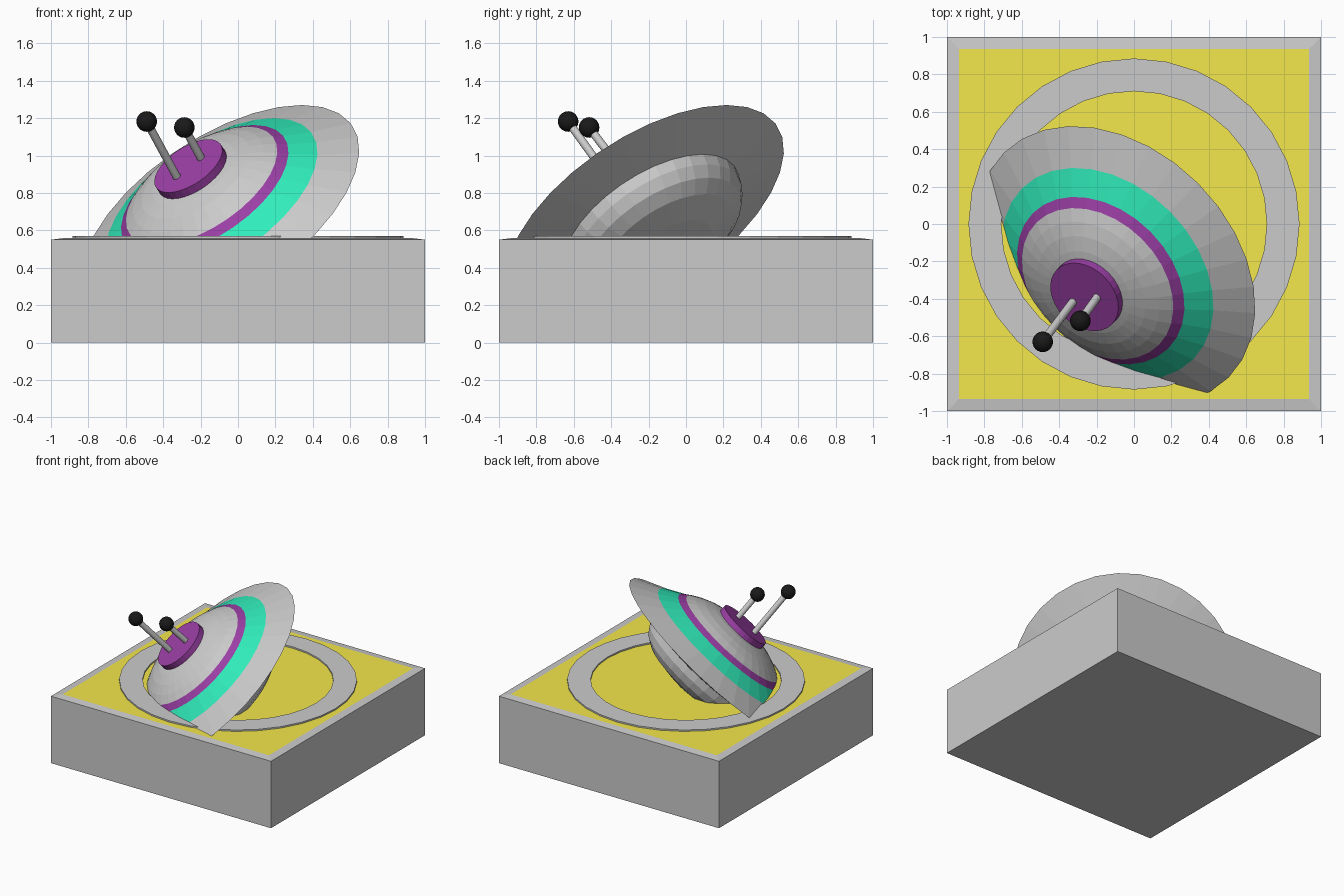
import bpy, bmesh, math
from mathutils import Vector, Matrix

if "Cube" in bpy.data.objects:
    bpy.data.objects.remove(bpy.data.objects["Cube"])


def material(name, rgb):
    m = bpy.data.materials.new(name)
    m.diffuse_color = (*rgb, 1)
    m.use_nodes = True
    m.node_tree.nodes["Principled BSDF"].inputs["Base Color"].default_value = m.diffuse_color
    return m


YELLOW = material("yellow", (0.9, 0.8, 0.07))
PURPLE = material("purple", (0.33, 0.05, 0.38))
TEAL = material("teal", (0.03, 0.85, 0.5))
BLACK = material("black", (0.01, 0.01, 0.01))
GREY = material("grey", (0.7, 0.69, 0.69))


def finish(name, bm, mats=(), matrix=None):
    bmesh.ops.recalc_face_normals(bm, faces=bm.faces)
    me = bpy.data.meshes.new(name)
    bm.to_mesh(me)
    bm.free()
    for m in mats:
        me.materials.append(m)
    ob = bpy.data.objects.new(name, me)
    bpy.context.collection.objects.link(ob)
    if matrix:
        ob.matrix_world = matrix
    return ob


def lathe(name, profile, mats=(), bands=None, matrix=None, sides=32, closed=False):
    """Revolve (radius, height) points about z; bands gives a material index per segment."""
    bm = bmesh.new()
    rings = []
    for r, h in profile:
        if r == 0:
            rings.append([bm.verts.new((0, 0, h))] * sides)
        else:
            rings.append([bm.verts.new((r * math.cos(2 * math.pi * i / sides),
                                        r * math.sin(2 * math.pi * i / sides), h))
                          for i in range(sides)])
    n = len(rings)
    for k in range(n if closed else n - 1):
        a, b = rings[k], rings[(k + 1) % n]
        for i in range(sides):
            j = (i + 1) % sides
            f = bm.faces.new(list(dict.fromkeys((a[i], a[j], b[j], b[i]))))
            f.material_index = bands.get(k, 0) if bands else 0
    return finish(name, bm, mats, matrix)


# Base block with a narrow border around a yellow top
bm = bmesh.new()
bmesh.ops.create_cube(bm, size=1, matrix=Matrix.Translation((0, 0, 0.275)) @ Matrix.Diagonal((2, 2, 0.55, 1)))
bm.faces.ensure_lookup_table()
top = max(bm.faces, key=lambda f: f.calc_center_median().z)
bmesh.ops.inset_region(bm, faces=[top], thickness=0.09, depth=0.008)
top.material_index = 1
finish("base_block", bm, (GREY, YELLOW))

# Flat ring lying on the yellow top
lathe("ground_ring", [(0.885, 0.55), (0.885, 0.57), (0.71, 0.57), (0.71, 0.55)], closed=True)

# Tilted frame of the crashed saucer
axis = Vector((-0.484, -0.484, 0.728)).normalized()
frame = Matrix.Translation((-0.095, -0.22, 0.688)) @ axis.to_track_quat('Z', 'Y').to_matrix().to_4x4()

# Saucer hull: dome, purple band, teal band, brim, then underside bowl
hull = [(0, 0.325), (0.14, 0.318), (0.25, 0.298), (0.33, 0.274), (0.40, 0.243), (0.463, 0.206),
        (0.512, 0.171), (0.647, 0.095), (0.85, 0.0),
        (0.54, -0.07), (0.525, -0.13), (0.485, -0.19), (0.41, -0.24), (0.25, -0.28), (0, -0.29)]
lathe("saucer_hull", hull, (GREY, PURPLE, TEAL), {5: 1, 6: 2}, frame)

# Purple cap on the dome
lathe("dome_cap", [(0, 0.30), (0.208, 0.30), (0.208, 0.352), (0, 0.352)], (PURPLE,), matrix=frame)

# Two antennae with ball tips
antennae = {"long": ((-0.31, -0.394, 0.854), (-0.488, -0.63, 1.182)),
            "short": ((-0.18, -0.368, 0.953), (-0.287, -0.518, 1.15))}
for side, (foot, tip) in antennae.items():
    foot, tip = Vector(foot), Vector(tip)
    d = tip - foot
    rod = Matrix.Translation(foot) @ d.to_track_quat('Z', 'Y').to_matrix().to_4x4()
    o = lathe(side + "_antenna_rod", [(0, 0), (0.022, 0), (0.022, d.length), (0, d.length)],
              matrix=rod, sides=16)
    bm = bmesh.new()
    bmesh.ops.create_uvsphere(bm, u_segments=24, v_segments=12, radius=0.055)
    ball = finish(side + "_antenna_ball", bm, (BLACK,), Matrix.Translation(tip))
    for p in ball.data.polygons:
        p.use_smooth = True
    bpy.ops.object.select_all(action='DESELECT')
    o.select_set(True)
    bpy.context.view_layer.objects.active = o
    bpy.ops.object.shade_smooth_by_angle(angle=math.radians(40))
